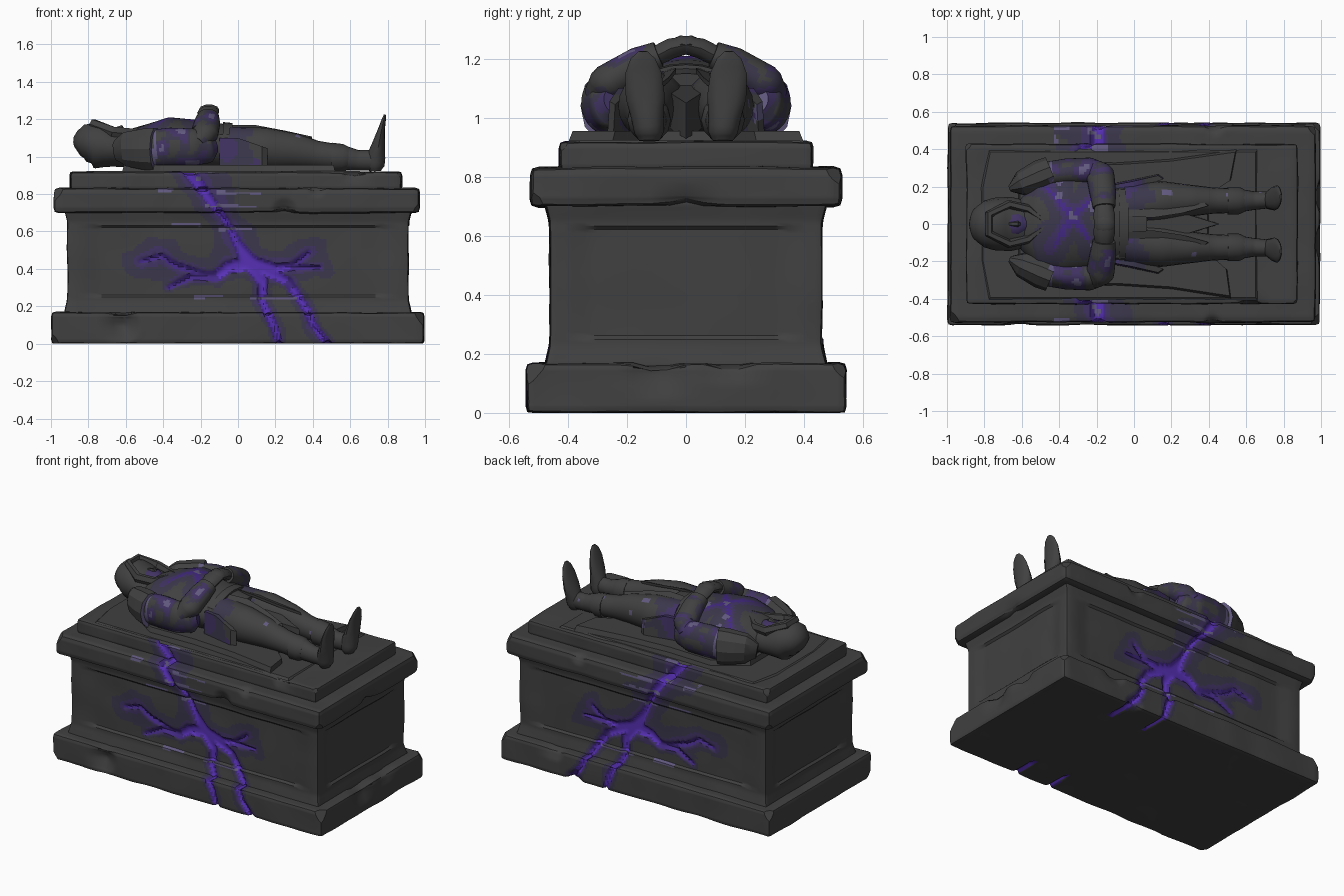
import bpy, bmesh, math
from mathutils import Vector, noise

if "Cube" in bpy.data.objects:
    bpy.data.objects.remove(bpy.data.objects["Cube"])

# ---- colours ----
COLOURS = [("dark_stone", (0.052, 0.052, 0.052)), ("purple_tint", (0.044, 0.038, 0.072)),
           ("muted_purple", (0.052, 0.033, 0.125)), ("deep_purple", (0.055, 0.022, 0.23)),
           ("bright_purple", (0.095, 0.03, 0.46)), ("pale_lavender", (0.12, 0.10, 0.21))]
MATS = []
for cname, rgb in COLOURS:
    m = bpy.data.materials.new(cname)
    m.diffuse_color = (*rgb, 1)
    m.use_nodes = True
    m.node_tree.nodes["Principled BSDF"].inputs["Base Color"].default_value = m.diffuse_color
    MATS.append(m)
STONE, TINT, MUTED, DEEP, BRIGHT, PALE = range(6)

# ---- crack paths on the long sides: points (x, z, half width) ----
CRACKS = [[(-.27, .93, .035), (-.18, .81, .03), (-.06, .65, .02), (0, .53, .026), (.06, .43, .05)],
          [(.06, .43, .045), (-.05, .41, .034), (-.12, .36, .028), (-.24, .365, .022), (-.37, .30, .012)],
          [(-.15, .36, .02), (-.33, .42, .018), (-.41, .47, .016), (-.52, .44, .012)],
          [(.06, .43, .045), (.2, .40, .03), (.29, .415, .022), (.38, .49, .012)], [(.28, .41, .02), (.44, .41, .01)],
          [(.07, .43, .045), (.13, .33, .03), (.125, .235, .024), (.19, .1, .024), (.22, 0, .018)],
          [(.1, .42, .04), (.27, .33, .026), (.37, .18, .022), (.4, .1, .022), (.48, 0, .02)]]
STREAKS = [(-.28, -.14, .92), (-.43, -.34, .822), (-.12, .12, .805), (-.18, .1, .735), (-.36, -.2, .635), (-.1, .08, .612),
           (-.23, -.08, .25), (.06, .32, .245)]
# ---- cross-shaped crack on the chest: points (x, y, half width) ----
CHEST = [[(-.47, .2, .006), (-.33, .04, .02), (-.24, -.08, .008)],
         [(-.43, -.12, .008), (-.33, .04, .02), (-.2, .15, .006)]]


def crack_gap(paths, a, b):
    """Distance from a point to the nearest crack edge (negative is inside)."""
    best = 9
    for path in paths:
        for p, q in zip(path, path[1:]):
            dx, dz = q[0] - p[0], q[1] - p[1]
            t = max(0, min(1, ((a - p[0]) * dx + (b - p[1]) * dz) / (dx * dx + dz * dz)))
            d = math.hypot(a - p[0] - t * dx, b - p[1] - t * dz) - (p[2] + t * (q[2] - p[2]))
            best = min(best, d)
    return best


def tone(gap, co, reach, hub):
    n = noise.noise(co * 7)
    if gap < -.008 and hub:
        return BRIGHT
    if gap < 0:
        return DEEP
    if gap < reach * (.3 + .5 * n):
        return MUTED
    return TINT if gap < reach * (1 + n) else STONE


def side_tone(c):
    if abs(c.y) < .33 or abs(c.x) > .65 or c.z < .004:
        return STONE
    for x0, x1, z in STREAKS:
        if x0 < c.x < x1 and abs(c.z - z) < .008 + .006 * noise.noise(c * 12):
            return PALE
    reach = .1 if c.z > .69 else .075 if c.z > .33 else .025
    if c.z > .75 and abs(c.x + .2) < .05 and noise.noise(c * 16) > .35:
        return PALE
    hub = math.hypot(c.x - .08, c.z - .42) < .2 or c.z < .3 or c.z > .5
    return tone(crack_gap(CRACKS, c.x, c.z), c, reach, hub)


def chest_tone(c):
    if c.z < 1.06:
        return STONE
    if noise.noise(c * 16) > .42 and -.45 < c.x < -.18:
        return PALE
    return tone(crack_gap(CHEST, c.x, c.y), c, .09, False)


def sleeve_tone(c):
    n = noise.noise(c * 12 + Vector((3, 1, 2)))
    if -.455 < c.x < -.435 and c.z < 1.16:
        return PALE
    if -.44 < c.x < -.1 and abs(c.y) > .14:
        return PALE if n > .46 else MUTED if n > .14 else TINT if n > -.12 else STONE
    return STONE


def hip_tone(c):
    if c.x < .07 + .08 * noise.noise(c * 11):
        return TINT if noise.noise(c * 8) < .15 else MUTED
    return PALE if noise.noise(c * 11) > .56 else STONE


def finish(name, bm, rule=None, angle=35):
    bmesh.ops.recalc_face_normals(bm, faces=bm.faces)
    for f in bm.faces:
        f.material_index = rule(f.calc_center_median()) if rule else STONE
    me = bpy.data.meshes.new(name)
    bm.to_mesh(me)
    bm.free()
    for m in MATS:
        me.materials.append(m)
    ob = bpy.data.objects.new(name, me)
    bpy.context.collection.objects.link(ob)
    bpy.ops.object.select_all(action='DESELECT')
    ob.select_set(True)
    bpy.context.view_layer.objects.active = ob
    bpy.ops.object.shade_smooth_by_angle(angle=math.radians(angle))
    return ob


def cut(bm, co, no, trim=False):
    r = bmesh.ops.bisect_plane(bm, geom=bm.verts[:] + bm.edges[:] + bm.faces[:], dist=1e-5,
                               plane_co=co, plane_no=no, clear_outer=trim)
    if trim:
        bmesh.ops.holes_fill(bm, edges=[e for e in r['geom_cut'] if isinstance(e, bmesh.types.BMEdge)])


def span(a, b, step):
    n = max(1, round((b - a) / step))
    return [a + (b - a) * i / n for i in range(1, n)]


def block(name, hx, hy, z0, z1, bevel, chips=(), notches=(), shape=None, cx=0):
    """Worn stone block with chipped corners, edge notches and sunk cracks."""
    bm = bmesh.new()
    bmesh.ops.create_cube(bm, size=1)
    for v in bm.verts:
        v.co = Vector((cx + v.co.x * 2 * hx, v.co.y * 2 * hy, (z0 + z1) / 2 + v.co.z * (z1 - z0)))
    bmesh.ops.bevel(bm, geom=bm.edges[:], offset=bevel, segments=2, profile=.6, affect='EDGES')
    for sx, sy, sz, d in chips:
        corner = Vector((cx + sx * hx, sy * hy, z1 if sz > 0 else z0))
        no = Vector((sx, sy * .8, sz * .7)).normalized()
        cut(bm, corner - no * d, no, True)
    for x in span(-hx, -.62, .05) + [-.62] + span(-.62, .58, .012) + [.58] + span(.58, hx, .05):
        cut(bm, (x, 0, 0), (1, 0, 0))
    for y in span(-hy, -.36, .025) + span(-.36, .36, .06) + span(.36, hy, .025) + [-.345, .345]:
        cut(bm, (0, y, 0), (0, 1, 0))
    for z in span(z0, z1, .0125):
        cut(bm, (0, 0, z), (0, 0, 1))
    bm.normal_update()
    moves = []
    for v in bm.verts:
        c = v.co.copy()
        off = v.normal * noise.noise(c * 5) * .007
        for x, y, z, r in notches:
            d = (c - Vector((x, y, z))).length
            if d < r:
                off -= v.normal * (r - d) * .45
        if shape:
            off += shape(c)
        if abs(c.y) > .38 and -.6 < c.x < .56:
            gap = crack_gap(CRACKS, c.x, c.z)
            off -= v.normal * max(0, min(.018, -gap))
            # slide nearby points onto the crack edge for a clean outline
            if abs(gap) < .0065 and abs(v.normal.y) > .9 and c.z > .02:
                gx = crack_gap(CRACKS, c.x + .001, c.z) - gap
                gz = crack_gap(CRACKS, c.x, c.z + .001) - gap
                off -= Vector((gx, 0, gz)) * gap * 900
        moves.append(c + off)
    for v, c in zip(bm.verts, moves):
        v.co = c
        v.co.z = max(0, c.z)
    return finish(name, bm, side_tone)


# Chest body: flared top and bottom with a sunk panel on each side
def body_shape(c):
    off = Vector()
    flare = .018 * max(0, 1 - (c.z - .15) / .08) + .018 * max(0, 1 - (.72 - c.z) / .07)
    if abs(c.y) > .42:
        off.y += math.copysign(flare, c.y)
        if abs(c.x) < .79 and .258 < c.z < .632:
            off.y -= math.copysign(.013, c.y)
    if abs(c.x) > .87:
        off.x += math.copysign(flare, c.x)
        if abs(c.y) < .35 and .258 < c.z < .632:
            off.x -= math.copysign(.013, c.x)
    return off


block("plinth", .995, .54, 0, .168, .022, [(1, -1, 1, .04), (-1, 1, 1, .035), (1, 1, 1, .03), (-1, -1, -1, .03)],
      [(-.62, -.54, .1, .1), (1, -.1, .14, .1), (1, .15, .17, .08), (.6, .54, .17, .08), (.45, .54, 0, .07)])
block("tomb_body", .912, .462, .15, .72, .014, shape=body_shape)
block("lid", .978, .526, .70, .832, .028, [(1, 1, 1, .035), (-1, -1, 1, .04), (1, -1, -1, .03), (-1, 1, -1, .03)],
      [(.25, -.53, .71, .07), (.43, .53, .83, .06), (.42, -.53, .83, .05), (.98, .0, .70, .08)], cx=-.006)
block("upper_slab", .886, .428, .82, .918, .02, [(1, -1, 1, .02), (-1, 1, 1, .025)],
      [(.62, -.43, .92, .07)], cx=-.012)


def plate(name, pts, z0, z1, lift=None, rule=None):
    """Flat outline raised to a thin slab; lift bends it upward."""
    bm = bmesh.new()
    f = bm.faces.new([bm.verts.new((x, y, z0)) for x, y in pts])
    r = bmesh.ops.extrude_face_region(bm, geom=[f])
    for v in r['geom']:
        if isinstance(v, bmesh.types.BMVert):
            v.co.z = z1
            v.co.x = v.co.x * .985
            v.co.y = v.co.y * .96
    if rule:
        for x in span(-.12, .3, .02):
            cut(bm, (x, 0, 0), (1, 0, 0))
        for z in span(z0, z1, .02):
            cut(bm, (0, 0, z), (0, 0, 1))
    if lift:
        for v in bm.verts:
            v.co.z += lift(v.co.x, v.co.y)
    return finish(name, bm, rule, 25)


def limb(name, rings, n=14, steps=4, up=(0, 0, 1), rule=None, angle=40):
    """Closed loft; each ring is (x, y, z, half width, half height)."""
    full = []
    for p, q in zip(rings, rings[1:]):
        full += [[a + (b - a) * i / steps for a, b in zip(p, q)] for i in range(steps)]
    full.append(list(rings[-1]))
    bm = bmesh.new()
    loops = []
    for i, r in enumerate(full):
        a, b = full[max(0, i - 1)], full[min(len(full) - 1, i + 1)]
        t = (Vector(b[:3]) - Vector(a[:3])).normalized()
        side = Vector(up).cross(t).normalized()
        top = t.cross(side)
        loops.append([bm.verts.new(Vector(r[:3]) + side * r[3] * math.cos(w) + top * r[4] * math.sin(w))
                      for w in (2 * math.pi * k / n for k in range(n))])
    for a, b in zip(loops, loops[1:]):
        for k in range(n):
            bm.faces.new((a[k], a[(k + 1) % n], b[(k + 1) % n], b[k]))
    bm.faces.new(loops[0])
    bm.faces.new(loops[-1])
    return finish(name, bm, rule, angle)


# Burial cloth and spread cloak with raised folds
plate("burial_cloth", [(-.82, -.2), (-.78, -.41), (.66, -.41), (.66, .4), (-.78, .4), (-.82, .2)], .912, .924)
plate("cloak", [(-.62, -.2), (-.42, -.34), (-.1, -.33), (.2, -.35), (.52, -.4), (.5, -.25), (.4, -.16),
                (.4, .16), (.52, .24), (.55, .4), (.2, .35), (-.1, .33), (-.42, .34), (-.62, .2)], .915, .955)

# Torso, hood and face
limb("torso", [(-.6, 0, 1.02, .14, .1), (-.5, 0, 1.04, .25, .125), (-.36, 0, 1.055, .27, .155),
               (-.2, 0, 1.055, .24, .14), (-.06, 0, 1.04, .2, .13), (.06, 0, 1.03, .19, .12)],
     n=72, steps=14, rule=chest_tone)
limb("hood", [(-.86, 0, 1.03, .03, .03), (-.845, 0, 1.04, .085, .075), (-.8, 0, 1.06, .125, .115),
              (-.75, 0, 1.06, .14, .125), (-.66, 0, 1.045, .145, .1), (-.57, 0, 1.04, .125, .1),
              (-.46, 0, 1.08, .04, .05)], n=18, steps=2)
limb("hood_rim", [(-.47, -.01, 1.16, .012, .02), (-.56, -.08, 1.12, .024, .035), (-.67, -.105, 1.13, .024, .035),
                  (-.775, -.05, 1.175, .024, .028), (-.775, .05, 1.175, .024, .028), (-.67, .105, 1.13, .024, .035),
                  (-.56, .08, 1.12, .024, .035), (-.47, .01, 1.16, .012, .02)], n=6, steps=1, angle=25)
limb("face", [(-.74, 0, 1.09, .05, .03), (-.68, 0, 1.1, .075, .05), (-.62, 0, 1.1, .07, .055),
              (-.55, 0, 1.09, .035, .04)], rule=lambda c: MUTED if c.x > -.67 and c.z > 1.13 else STONE)
limb("nose", [(-.68, 0, 1.14, .01, .01), (-.62, 0, 1.15, .018, .022), (-.61, 0, 1.14, .012, .01)], n=6, steps=1)

for s, side in ((1, "left"), (-1, "right")):
    # Pauldron, sleeve and folded forearm
    limb(side + "_pauldron", [(-.66, s * .19, 1.03, .02, .05), (-.6, s * .215, 1.04, .07, .095),
                              (-.5, s * .255, 1.04, .088, .115), (-.44, s * .28, 1.04, .084, .12)],
         n=10, steps=2, rule=lambda c: PALE if c.x > -.443 else STONE, angle=25)
    limb(side + "_upper_arm", [(-.48, s * .26, 1.04, .07, .1), (-.36, s * .275, 1.05, .075, .105),
                               (-.24, s * .28, 1.05, .075, .1), (-.16, s * .265, 1.05, .06, .085),
                               (-.12, s * .25, 1.06, .03, .04)], n=32, steps=9, rule=sleeve_tone)
    limb(side + "_forearm", [(-.22, s * .3, 1.07, .05, .05), (-.18, s * .26, 1.12, .075, .065),
                             (-.165, s * .16, 1.18, .07, .06), (-.16, s * .09, 1.21, .06, .05)],
         n=28, steps=8, rule=sleeve_tone)
    limb(side + "_hand", [(-.16, s * .11, 1.205, .045, .035), (-.16, s * .05, 1.235, .058, .036),
                          (-.155, s * -.02, 1.25, .055, .03), (-.15, s * -.05, 1.24, .035, .02)], n=10, steps=2)
    # Leg, boot cuff and upright foot
    limb(side + "_leg", [(-.04, s * .1, 1.04, .115, .12), (.15, s * .12, 1.04, .11, .115), (.3, s * .125, 1.03, .085, .095),
                         (.42, s * .125, 1.01, .07, .075), (.55, s * .125, .995, .065, .068), (.64, s * .125, .98, .05, .055),
                         (.73, s * .13, .98, .045, .055)], n=20, steps=6, rule=hip_tone)
    limb(side + "_boot_cuff", [(.5, s * .125, .995, .074, .08), (.56, s * .125, .992, .074, .075),
                               (.59, s * .125, .99, .06, .062)], n=12, steps=1)
    limb(side + "_foot", [(.735, s * .125, .922, .035, .03), (.733, s * .125, .95, .05, .05),
                          (.738, s * .13, 1.0, .055, .05), (.752, s * .138, 1.07, .066, .034),
                          (.768, s * .145, 1.15, .062, .018), (.78, s * .146, 1.2, .042, .011),
                          (.786, s * .146, 1.225, .015, .006)], n=12, steps=2, up=(1, 0, 0))
    # Coat tails: outer flap over the thigh and loose fold beside it
    plate(side + "_coat_flap", [(x, s * y) for x, y in
                                [(-.1, .05), (.1, .035), (.26, .06), (.4, .1), (.33, .17), (.12, .2), (-.1, .19)]],
          1.15, 1.168, lambda x, y: -.6 * max(0, abs(y) - .1) - .22 * max(0, x - .12))
    plate(side + "_coat_side", [(x, s * y) for x, y in [(-.1, .19), (0, .19), (.16, .25), (.13, .27), (-.02, .235), (-.1, .22)]],
          .93, 1.1, lambda x, y: -.35 * max(0, x), rule=hip_tone)

# Belt and cloth hanging between the legs
limb("belt", [(-.08, 0, 1.04, .215, .145), (-.03, 0, 1.04, .21, .14)], n=24, steps=1)
plate("centre_cloth", [(-.03, -.07), (.3, -.05), (.46, 0), (.3, .05), (-.03, .07)], 1.0, 1.12,
      lambda x, y: -.2 * max(0, x - .1))
